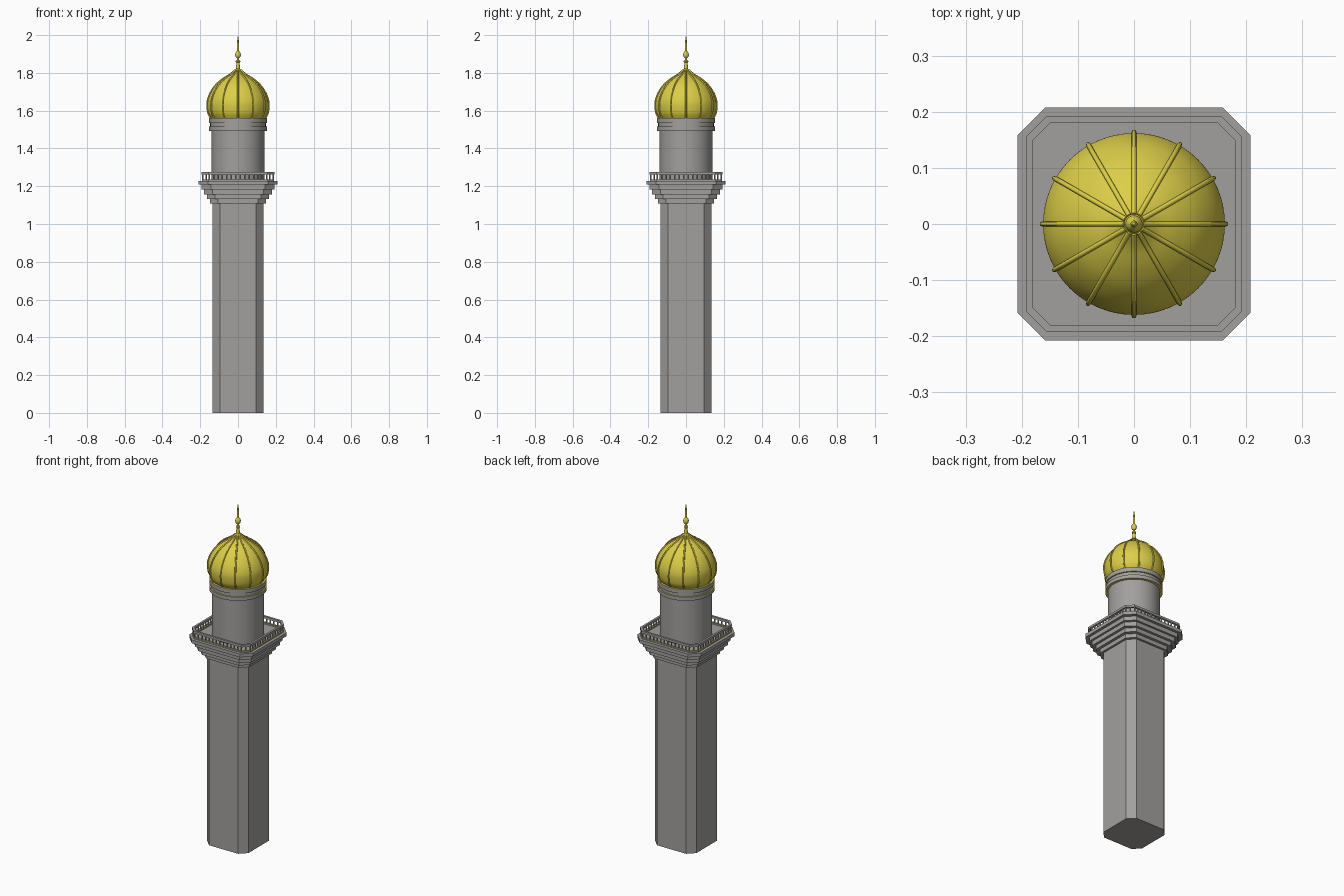
import bpy, bmesh, math
from mathutils import Vector

if "Cube" in bpy.data.objects:
    bpy.data.objects.remove(bpy.data.objects["Cube"])


def material(name, rgb):
    m = bpy.data.materials.new(name)
    m.diffuse_color = (*rgb, 1)
    m.use_nodes = True
    m.node_tree.nodes["Principled BSDF"].inputs["Base Color"].default_value = m.diffuse_color
    return m


STONE = material("grey stone", (0.36, 0.352, 0.345))
GOLD = material("gold", (0.72, 0.62, 0.065))


def finish(name, bm, mats, smooth=False):
    bmesh.ops.recalc_face_normals(bm, faces=bm.faces)
    me = bpy.data.meshes.new(name)
    bm.to_mesh(me)
    bm.free()
    for m in mats:
        me.materials.append(m)
    ob = bpy.data.objects.new(name, me)
    bpy.context.collection.objects.link(ob)
    if smooth:
        bpy.ops.object.select_all(action='DESELECT')
        ob.select_set(True)
        bpy.context.view_layer.objects.active = ob
        bpy.ops.object.shade_smooth_by_angle(angle=math.radians(35))
    return ob


def octagon(h, c):
    """Square of half width h with corners cut by c."""
    k = h - c
    return [(h, -k), (h, k), (k, h), (-k, h), (-h, k), (-h, -k), (-k, -h), (k, -h)]


def loft(name, levels, mats=(STONE,), closed=False):
    """Stack of chamfered squares (half width, chamfer, z)."""
    bm = bmesh.new()
    rings = [[bm.verts.new((x, y, z)) for x, y in octagon(h, c)] for h, c, z in levels]
    pairs = list(zip(rings, rings[1:]))
    if closed:
        pairs.append((rings[-1], rings[0]))
    else:
        bm.faces.new(rings[0])
        bm.faces.new(rings[-1])
    for a, b in pairs:
        for i in range(8):
            j = (i + 1) % 8
            bm.faces.new((a[i], a[j], b[j], b[i]))
    return finish(name, bm, mats)


def lathe(name, profile, mats, n=64):
    """Spin an (r, z) profile about the z axis; radius 0 closes it."""
    bm = bmesh.new()
    vs = [bm.verts.new((r, 0, z)) for r, z in profile]
    es = [bm.edges.new(p) for p in zip(vs, vs[1:])]
    bmesh.ops.spin(bm, geom=vs + es, cent=(0, 0, 0), axis=(0, 0, 1),
                   angle=2 * math.pi, steps=n)
    bmesh.ops.remove_doubles(bm, verts=bm.verts, dist=1e-5)
    return finish(name, bm, mats, True)


def gild_horizontal(ob, up_only=False):
    for p in ob.data.polygons:
        if p.normal.z > 0.9 or (p.normal.z < -0.9 and not up_only):
            p.material_index = 1


# Shaft
loft("shaft", [(0.135, 0.04, 0), (0.135, 0.04, 1.12)])

# Stepped corbels and balcony slab
levels = []
steps = [(0.148, 0.042, 1.109, 1.133), (0.165, 0.044, 1.133, 1.157),
         (0.18, 0.046, 1.157, 1.183), (0.192, 0.048, 1.183, 1.208),
         (0.208, 0.05, 1.208, 1.228)]
for h, c, z0, z1 in steps:
    levels += [(h, c, z0), (h, c, z1)]
loft("balcony_corbels", levels)


# Railing: two rails and balusters
def rail(name, out, inn, z0, z1, mats):
    return loft(name, [(out, 0.036, z0), (out, 0.036, z1),
                       (inn, 0.031, z1), (inn, 0.031, z0)], mats, True)


rail("top_rail", 0.192, 0.18, 1.261, 1.274, [STONE])
gild_horizontal(rail("bottom_rail", 0.191, 0.181, 1.228, 1.236, [STONE, GOLD]), True)

bm = bmesh.new()
pts = [Vector((x, y, 0)) for x, y in octagon(0.186, 0.0335)]
for a, b in zip(pts, pts[1:] + pts[:1]):
    n = max(2, round((b - a).length / 0.0235))
    for i in range(n):
        p = a.lerp(b, i / n)
        r = bmesh.ops.create_cone(bm, segments=8, radius1=0.004, radius2=0.004, depth=0.032)
        bmesh.ops.translate(bm, verts=r["verts"], vec=(p.x, p.y, 1.248))
finish("balusters", bm, [STONE], True)

# Round drum
lathe("drum", [(0, 1.22), (0.14, 1.22), (0.14, 1.56), (0, 1.56)], [STONE])

# Cornice rings with gilded ledges
for i, (r, z0, z1) in enumerate([(0.154, 1.493, 1.515), (0.147, 1.515, 1.535),
                                 (0.154, 1.535, 1.56)]):
    ring = lathe(f"cornice_ring_{i + 1}", [(0.135, z0), (r, z0), (r, z1), (0.135, z1)],
                 [STONE, GOLD])
    gild_horizontal(ring)

# Onion dome, its profile smoothed with a Catmull-Rom pass
KEYS = [(0.143, 1.56), (0.157, 1.588), (0.162, 1.628), (0.158, 1.66), (0.143, 1.698),
        (0.115, 1.738), (0.08, 1.768), (0.042, 1.792), (0.015, 1.815)]


def smooth_curve(k, sub=5):
    v = [Vector(p) for p in k]
    v = [2 * v[0] - v[1]] + v + [2 * v[-1] - v[-2]]
    out = []
    for a, b, c, d in zip(v, v[1:], v[2:], v[3:]):
        for s in range(sub):
            t = s / sub
            out.append(0.5 * (2 * b + (c - a) * t + (2 * a - 5 * b + 4 * c - d) * t * t
                              + (3 * b - a - 3 * c + d) * t ** 3))
    return out + [v[-2]]


curve = smooth_curve(KEYS)
lathe("onion_dome", [(0, 1.56)] + [tuple(p) for p in curve] + [(0, 1.815)], [GOLD])

# Twelve ribs following the dome
cu = bpy.data.curves.new("dome_ribs", 'CURVE')
cu.dimensions = '3D'
cu.bevel_depth = 0.0045
cu.bevel_resolution = 1
cu.use_fill_caps = True
for i in range(12):
    a = i * math.pi / 6
    sp = cu.splines.new('POLY')
    sp.points.add(len(curve) - 1)
    for q, p in zip(sp.points, curve):
        r = p.x + 0.002
        q.co = (r * math.cos(a), r * math.sin(a), p.y, 1)
cu.materials.append(GOLD)
bpy.context.collection.objects.link(bpy.data.objects.new("dome_ribs", cu))

# Finial: collar, stem, bead and spike
lathe("finial", [(0, 1.80), (0.02, 1.803), (0.019, 1.813), (0.011, 1.822), (0.008, 1.855),
                 (0.012, 1.858), (0.012, 1.864), (0.006, 1.868), (0.006, 1.878),
                 (0.012, 1.884), (0.0155, 1.896), (0.012, 1.908), (0.006, 1.916),
                 (0.006, 1.95), (0.003, 1.985), (0, 2.0)], [GOLD], 24)
